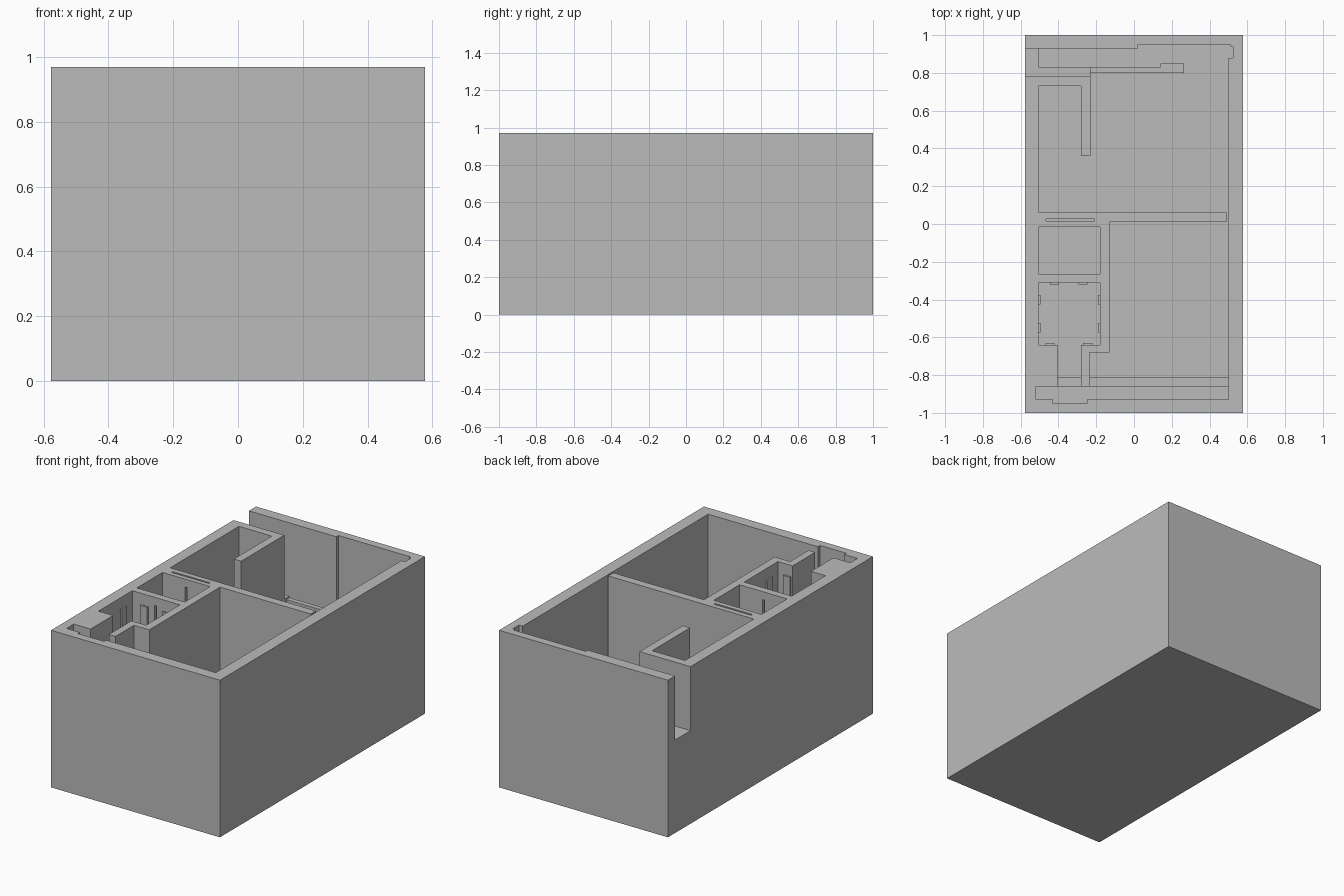
import bpy

if "Cube" in bpy.data.objects:
    bpy.data.objects.remove(bpy.data.objects["Cube"], do_unlink=True)

GREY = (0.5, 0.5, 0.5, 1)
mat = bpy.data.materials.new("plain grey")
mat.use_nodes = True
mat.diffuse_color = GREY
mat.node_tree.nodes["Principled BSDF"].inputs["Base Color"].default_value = GREY

TOP, FLOOR, SILL = 0.97, 0.07, 0.575


def box(name, x0, x1, y0, y1, z0, z1):
    bpy.ops.mesh.primitive_cube_add(
        size=1, location=((x0 + x1) / 2, (y0 + y1) / 2, (z0 + z1) / 2))
    ob = bpy.context.object
    ob.name = name
    ob.scale = (x1 - x0, y1 - y0, z1 - z0)
    bpy.ops.object.transform_apply(location=True, rotation=False, scale=True)
    ob.data.materials.append(mat)
    return ob


def carve(body, x0, x1, y0, y1, z0=FLOOR, z1=1.2):
    cutter = box("cutter", x0, x1, y0, y1, z0, z1)
    cutter.hide_render = True
    mod = body.modifiers.new("carve", 'BOOLEAN')
    mod.operation = 'DIFFERENCE'
    mod.solver = 'EXACT'
    mod.object = cutter
    bpy.context.view_layer.objects.active = body
    bpy.ops.object.modifier_apply(modifier=mod.name)
    bpy.data.objects.remove(cutter, do_unlink=True)


# Outer block, hollowed into rooms
house = box("house_walls", -0.577, 0.577, -1, 1, 0, TOP)

# Front room, with the passage along the front wall
carve(house, -0.13, 0.5, -0.93, 0.01)
carve(house, -0.235, 0.0, -0.93, -0.68)
carve(house, -0.52, 0.0, -0.93, -0.86)
carve(house, -0.43, -0.25, -0.95, -0.9)

# Ribbed small room and its entry, then the closed small room
carve(house, -0.505, -0.18, -0.64, -0.31)
carve(house, -0.405, -0.28, -0.9, -0.6)
carve(house, -0.505, -0.18, -0.265, -0.015)

# Back room, closet and the gap beside the partition
carve(house, -0.23, 0.5, 0.06, 0.93)
carve(house, -0.505, -0.2, 0.06, 0.36)
carve(house, -0.505, -0.28, 0.3, 0.73)
carve(house, 0.49, 0.5, -0.1, 0.2)

# Side opening above the sill, and the channel behind it
carve(house, -0.7, -0.2, 0.78, 0.93, SILL)
carve(house, -0.505, -0.2, 0.83, 0.93)

# Recess in the back wall and its corner
carve(house, 0.02, 0.51, 0.9, 0.95)
carve(house, 0.45, 0.525, 0.88, 0.94)

# Thin slot in the partition, and slits between the small rooms
carve(house, -0.465, -0.21, 0.015, 0.027)
carve(house, -0.352, -0.338, -0.33, -0.25, 0.6, 0.92)
carve(house, -0.352, -0.338, -0.03, 0.02, 0.6, 0.92)

# Low walls in front of both channels
box("back_low_wall", -0.24, 0.15, 0.8, 0.83, 0.05, SILL - 0.01)
box("back_low_wall_end", 0.14, 0.265, 0.8, 0.85, 0.05, SILL - 0.01)
box("front_low_wall", -0.41, 0.51, -0.86, -0.81, 0.05, 0.35)

# Flat ribs on the walls of the small room
RIB = 0.01
for y in (-0.4, -0.55):
    for side, x in (("right", -0.505), ("left", -0.18)):
        box(side + "_wall_rib", x - RIB, x + RIB, y - 0.025, y + 0.025, 0.05, 0.9)
for name, y, xs in (("back", -0.31, (-0.42, -0.27)), ("front", -0.64, (-0.445, -0.245))):
    for x in xs:
        box(name + "_wall_rib", x - 0.024, x + 0.024, y - RIB, y + RIB, 0.05, 0.9)
